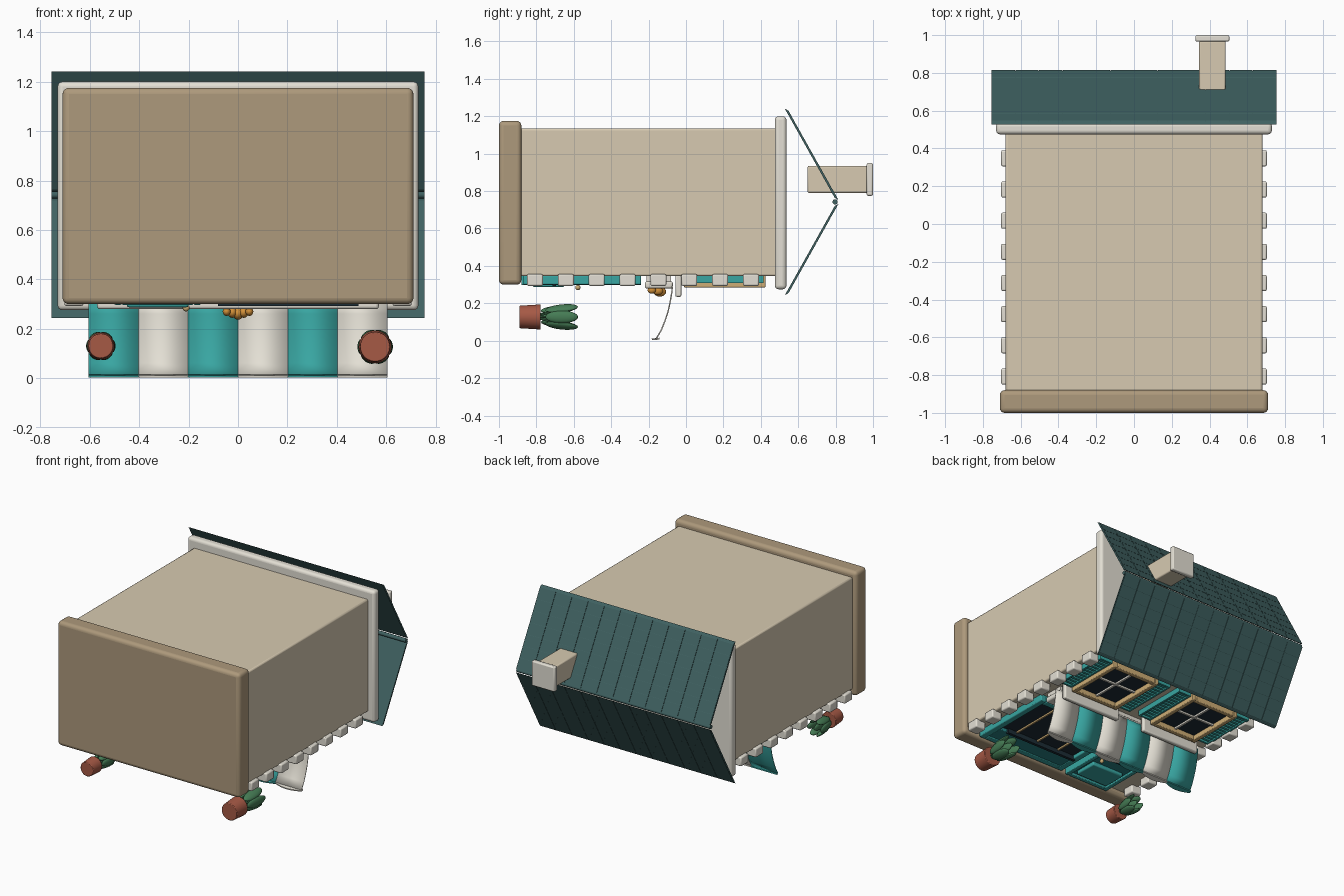
import bpy, bmesh, math
from mathutils import Vector, Matrix

if "Cube" in bpy.data.objects:
    bpy.data.objects.remove(bpy.data.objects["Cube"])

# The shop lies on its face: its "up" is +y and its facade looks toward -z.
def mat(name, *c):
    m = bpy.data.materials.new(name)
    m.diffuse_color = (*c, 1)
    m.use_nodes = True
    m.node_tree.nodes["Principled BSDF"].inputs["Base Color"].default_value = m.diffuse_color
    return m

WALL = mat("wall_tan", .68, .59, .44)
BASE = mat("base_brown", .42, .32, .20)
TRIM = mat("trim_cream", .77, .74, .66)
ROOF = mat("roof_teal", .05, .12, .12)
TEAL = mat("teal", .04, .38, .36)
DARKTEAL = mat("door_teal", .02, .22, .23)
GLASS = mat("glass", .012, .025, .035)
GOLD = mat("wood_gold", .62, .42, .18)
BREAD = mat("bread", .65, .28, .04)
CLAY = mat("clay", .38, .10, .06)
LEAF = mat("leaf", .06, .20, .09)

def finish(name, bm, m, smooth=False, bevel=0, seg=3):
    bmesh.ops.recalc_face_normals(bm, faces=bm.faces)
    me = bpy.data.meshes.new(name)
    bm.to_mesh(me)
    bm.free()
    me.materials.append(m)
    o = bpy.data.objects.new(name, me)
    bpy.context.collection.objects.link(o)
    if bevel:
        b = o.modifiers.new("bevel", "BEVEL")
        b.width, b.segments = bevel, seg
    if smooth or bevel:
        bpy.context.view_layer.objects.active = o
        for s in bpy.context.selected_objects:
            s.select_set(False)
        o.select_set(True)
        bpy.ops.object.shade_smooth_by_angle(angle=math.radians(35))
    return o

def add_box(bm, x, y, z, M=Matrix()):
    c = Matrix.Translation(((x[0]+x[1])/2, (y[0]+y[1])/2, (z[0]+z[1])/2))
    s = Matrix.Diagonal((x[1]-x[0], y[1]-y[0], z[1]-z[0], 1))
    bmesh.ops.create_cube(bm, size=1, matrix=M @ c @ s)

def boxes(name, m, items, bevel=0, seg=2):
    bm = bmesh.new()
    for it in items:
        add_box(bm, *it)
    return finish(name, bm, m, bevel=bevel, seg=seg)

def frame(x, y, z, w):
    # four bars around an opening
    return [((x[0], x[0]+w), y, z), ((x[1]-w, x[1]), y, z),
            ((x[0]+w, x[1]-w), (y[0], y[0]+w), z), ((x[0]+w, x[1]-w), (y[1]-w, y[1]), z)]

# Main body
boxes("base_plinth", BASE, [((-.71, .71), (-1, -.88), (.30, 1.175))], .025, 4)
boxes("walls", WALL, [((-.68, .68), (-.89, .49), (.345, 1.135))], .01)
boxes("cornice", TRIM, [((-.73, .73), (.475, .537), (.275, 1.20))], .02, 4)

# Corner blocks up both facade edges
boxes("corner_blocks", TRIM, [(sorted((s*.625, s*.703)), (-.85+i*.165, -.765+i*.165), (.293, .356))
      for s in (-1, 1) for i in range(8)], .008)

# Roof: two open slabs covered with tiles
ridge_y, eave_y, mid = .815, .535, .742
for name, s in (("roof_back", 1), ("roof_front", -1)):
    a, b = Vector((0, eave_y, mid + s*.495)), Vector((0, ridge_y-.013, mid + s*.018))
    along = (b - a).normalized()
    out = Vector((0, -along.z*-s, along.y*s)) * 1
    if out.y < 0:
        out = -out
    L = (b - a).length
    M = Matrix((Vector((1, 0, 0)), along, out)).transposed().to_4x4()
    M.translation = a
    bm = bmesh.new()
    add_box(bm, (-.755, .755), (0, L), (-.008, .008), M)
    finish(name + "_slab", bm, ROOF)
    bm = bmesh.new()
    cw, rh = 1.51/12, L/7
    for i in range(12):
        for j in range(7):
            add_box(bm, (-.755+i*cw+.001, -.755+(i+1)*cw-.001), (j*rh+.001, (j+1)*rh-.001), (.006, .015), M)
    finish(name + "_tiles", bm, ROOF)
bm = bmesh.new()
bmesh.ops.create_cone(bm, cap_ends=True, segments=12, radius1=.014, radius2=.014, depth=1.51,
                      matrix=Matrix.Translation((0, .797, mid)) @ Matrix.Rotation(math.pi/2, 4, 'Y'))
finish("ridge_roll", bm, ROOF, True)

# Chimney
boxes("chimney", WALL, [((.345, .485), (.65, .97), (.79, .935))], .008)
boxes("chimney_cap", TRIM, [((.325, .505), (.966, 1.0), (.775, .95))], .008)

# Upper windows with sills and louvred shutters
for side, s in (("left", -1), ("right", 1)):
    c = s*.335
    x = (c-.19, c+.19)
    boxes(side+"_window_frame", GOLD, frame(x, (-.01, .425), (.285, .35), .032), .005)
    boxes(side+"_window_glass", GLASS, [((x[0]+.02, x[1]-.02), (.01, .405), (.318, .35))])
    boxes(side+"_window_bars", TRIM, [((c-.007, c+.007), (.015, .40), (.306, .325)),
          ((x[0]+.025, x[1]-.025), (.205, .219), (.306, .325))])
    boxes(side+"_window_sill", TRIM, [((c-.23, c+.23), (-.057, -.025), (.235, .35))], .008)
    for k in (-1, 1):
        sx = sorted((c+k*.197, c+k*.297))
        boxes(f"{side}_shutter_{k+1}", TEAL, frame(sx, (0, .415), (.308, .35), .014)
              + [((sx[0]+.012, sx[1]-.012), (.022+n*.032, .040+n*.032), (.316, .35)) for n in range(12)])

# Shop window
X, Y = (-.11, .59), (-.87, -.24)
boxes("shop_window_frame", TEAL, frame(X, Y, (.30, .35), .045), .006)
boxes("shop_window_glass", GLASS, [((X[0]+.03, X[1]-.03), (-.84, -.27), (.325, .35))])
boxes("shop_window_bars", GOLD, [((x-.006, x+.006), (-.71, -.28), (.314, .33)) for x in (.065, .24, .415)])
boxes("shop_window_panel", DARKTEAL, [((-.075, .485+.07), (-.83, -.71), (.305, .34))], .006)
boxes("shop_window_ledge", GLASS, [((-.08, .487), (-.715, -.695), (.293, .34))])

# Door
X = (-.50, -.15)
boxes("door_surround", TEAL, frame(X, (-.88, -.24), (.297, .35), .03), .005)
boxes("door_leaf", DARKTEAL, [((X[0]+.025, X[1]-.025), (-.875, -.26), (.312, .35))])
boxes("door_glass", GLASS, [((-.44, -.21), (-.57, -.30), (.306, .32))])
boxes("door_panel", TEAL, [((-.45, -.20), (-.82, -.65), (.287, .32))], .008)
bm = bmesh.new()
bmesh.ops.create_uvsphere(bm, u_segments=16, v_segments=8, radius=.014,
                          matrix=Matrix.Translation((-.21, -.578, .284)))
add_box(bm, (-.215, -.205), (-.583, -.573), (.285, .315))
finish("door_knob", bm, GOLD, True)

# Sign board and crescent loaf on it
boxes("sign_board", TRIM, [((-.57, .57), (-.22, -.07), (.279, .318))], .012, 3)
boxes("sign_backing", TRIM, [((-.56, .56), (-.21, -.08), (.31, .35))])
bm = bmesh.new()
for i in range(-2, 3):
    M = (Matrix.Translation((i*.023, -.14-.012*i*i*.9, .262 + .004*abs(i)))
         @ Matrix.Diagonal((.022-.003*abs(i), .034-.006*abs(i), .026-.004*abs(i), 1)))
    bmesh.ops.create_uvsphere(bm, u_segments=16, v_segments=10, radius=1, matrix=M)
finish("crescent_loaf", bm, BREAD, True)

# Striped awning with scalloped hem
prof = [(-.072, .30), (-.076, .26), (-.084, .21), (-.095, .16), (-.111, .11), (-.131, .06), (-.157, .014)]
for i in range(6):
    m = TEAL if i % 2 == 0 else TRIM
    x0 = -.605 + i*.2017
    x1 = x0 + .2017
    bm = bmesh.new()
    rows = [[bm.verts.new((x, y, z)) for x in (x0, x1)] for y, z in prof]
    for a, b in zip(rows, rows[1:]):
        bm.faces.new((a[0], a[1], b[1], b[0]))
    o = finish(f"awning_stripe_{i}", bm, m, True)
    t = o.modifiers.new("thick", "SOLIDIFY")
    t.thickness, t.offset = .007, 0
    bm = bmesh.new()
    n = 12
    top = [bm.verts.new((x0+(x1-x0)*k/n, -.142, .012)) for k in range(n+1)]
    low = [bm.verts.new((x0+(x1-x0)*k/n, -.158-.025*math.sin(math.pi*k/n), .007)) for k in range(n+1)]
    for k in range(n):
        bm.faces.new((top[k], top[k+1], low[k+1], low[k]))
    o = finish(f"awning_scallop_{i}", bm, m)
    t = o.modifiers.new("thick", "SOLIDIFY")
    t.thickness, t.offset = .008, 0

# Potted plants in front of the facade
for side, cx, cz, k in (("left", -.555, .13, .83), ("right", .555, .127, 1)):
    P = Matrix.Translation((cx, -.89, cz)) @ Matrix.Rotation(-math.pi/2, 4, 'X') @ Matrix.Scale(k, 4)
    bm = bmesh.new()
    bmesh.ops.create_cone(bm, cap_ends=True, segments=28, radius1=.06, radius2=.067, depth=.112,
                          matrix=P @ Matrix.Translation((0, 0, .056)))
    finish(side+"_pot", bm, CLAY, True, bevel=.004, seg=2)
    bm = bmesh.new()
    st = bmesh.new()
    for j in range(7):
        R = P @ Matrix.Rotation(j*math.tau/6, 4, 'Z')
        off = .052 if j < 6 else 0
        M = (R @ Matrix.Translation((off, 0, .225)) @ Matrix.Rotation(.12 if off else 0, 4, 'Y')
             @ Matrix.Diagonal((.017, .034, .088, 1)))
        bmesh.ops.create_uvsphere(bm, u_segments=14, v_segments=10, radius=1, matrix=M)
        bmesh.ops.create_cone(st, cap_ends=True, segments=8, radius1=.006, radius2=.005, depth=.11,
                              matrix=R @ Matrix.Translation((off*.5, 0, .155))
                              @ Matrix.Rotation(.35 if off else 0, 4, 'Y'))
    finish(side+"_plant_leaves", bm, LEAF, True)
    finish(side+"_plant_stems", st, LEAF, True)
